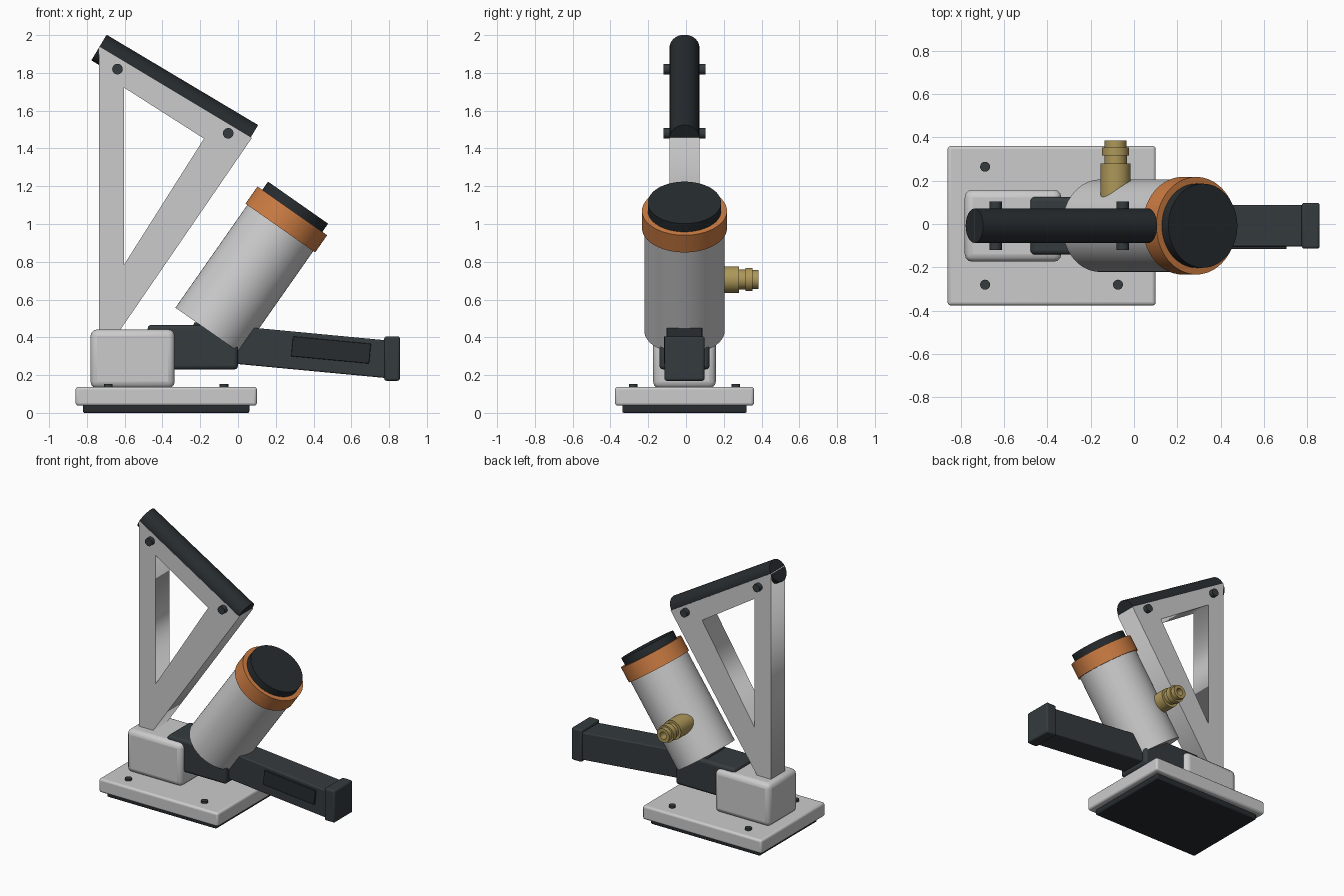
import bpy, math
from mathutils import Vector

if "Cube" in bpy.data.objects:
    bpy.data.objects.remove(bpy.data.objects["Cube"])

YC = -0.008  # mid-plane of the tool


def mat(name, rgb):
    m = bpy.data.materials.new(name)
    m.diffuse_color = (*rgb, 1)
    m.use_nodes = True
    m.node_tree.nodes["Principled BSDF"].inputs["Base Color"].default_value = m.diffuse_color
    return m


DARK = mat("dark_plastic", (0.035, 0.043, 0.048))
BLACK = mat("black_rubber", (0.02, 0.025, 0.028))
ORANGE = mat("orange", (0.60, 0.20, 0.055))
BRASS = mat("brass", (0.42, 0.31, 0.10))


def finish(o, name, m):
    o.name = name
    if m:
        o.data.materials.append(m)
    return o


def box(name, x, y, z, m=None, bevel=0.0, tilt=0.0):
    """Box from (min, max) ranges, tilted about y."""
    bpy.ops.mesh.primitive_cube_add(size=1, location=[(a + b) / 2 for a, b in (x, y, z)])
    o = bpy.context.object
    o.scale = [b - a for a, b in (x, y, z)]
    bpy.ops.object.transform_apply(location=False, rotation=False, scale=True)
    o.rotation_euler.y = tilt
    if bevel:
        b = o.modifiers.new("bevel", 'BEVEL')
        b.width, b.segments = bevel, 3
        bpy.ops.object.shade_smooth_by_angle(angle=math.radians(35))
    return finish(o, name, m)


def rod(name, a, b, r, m=None, bevel=0.0, n=64):
    """Cylinder between two points."""
    a, b = Vector(a), Vector(b)
    bpy.ops.mesh.primitive_cylinder_add(vertices=n, radius=r, depth=(b - a).length, location=(a + b) / 2)
    o = bpy.context.object
    o.rotation_euler = (b - a).to_track_quat('Z', 'Y').to_euler()
    if bevel:
        mod = o.modifiers.new("bevel", 'BEVEL')
        mod.width, mod.segments = bevel, 2
    bpy.ops.object.shade_smooth_by_angle(angle=math.radians(35))
    return finish(o, name, m)


# Base plate, rubber foot and its screws
box("base_plate", (-0.86, 0.10), (-0.376, 0.36), (0.038, 0.138), None, 0.015)
box("rubber_foot", (-0.82, 0.06), (-0.337, 0.321), (0, 0.045), BLACK, 0.008)
for i, x in enumerate((-0.687, -0.074)):
    for j, s in enumerate((-1, 1)):
        y = YC + s * 0.272
        rod(f"base_screw_{i}{j}", (x, y, 0.12), (x, y, 0.153), 0.023, DARK, n=24)

# Rear block and pivot block
box("rear_block", (-0.781, -0.335), (YC - 0.166, YC + 0.166), (0.13, 0.442), None, 0.035)
box("pivot_block", (-0.478, 0.0), (YC - 0.133, YC + 0.133), (0.23, 0.466), DARK, 0.02)

# Tilted arm with side panel and end cap
TILT = math.radians(5.4)
box("arm", (-0.245, 0.795), (YC - 0.096, YC + 0.096), (0.233, 0.432), DARK, 0.008, TILT)
box("arm_panel", (0.285, 0.70), (-0.116, -0.08), (0.28, 0.386), BLACK, 0.004, TILT)
box("arm_end_cap", (0.774, 0.857), (YC - 0.106, YC + 0.106), (0.17, 0.405), DARK, 0.012)

# Triangular handle frame: outline with a triangular window
cu = bpy.data.curves.new("handle_frame", 'CURVE')
cu.dimensions, cu.fill_mode, cu.extrude = '2D', 'BOTH', 0.08
for pts in ([(-0.735, 0.42), (-0.637, 0.42), (0.073, 1.455), (-0.735, 1.94)],
            [(-0.603, 1.722), (-0.18, 1.452), (-0.603, 0.785)]):
    s = cu.splines.new('POLY')
    s.points.add(len(pts) - 1)
    for p, (x, z) in zip(s.points, pts):
        p.co = (x, z, 0, 1)
    s.use_cyclic_u = True
frame = bpy.data.objects.new("handle_frame", cu)
frame.rotation_euler.x = math.pi / 2
frame.location.y = YC
bpy.context.collection.objects.link(frame)
bpy.ops.object.select_all(action='DESELECT')
frame.select_set(True)
bpy.context.view_layer.objects.active = frame
bpy.ops.object.convert(target='MESH')

# Round grip and through bolts
rod("grip", (-0.736, YC, 1.934), (0.066, YC, 1.456), 0.079, BLACK)
for i, (x, z) in enumerate(((-0.638, 1.82), (-0.052, 1.48))):
    rod(f"grip_bolt_{i}", (x, YC - 0.112, z), (x, YC + 0.112, z), 0.028, DARK, n=32)

# Tilted cylinder with collar and cap
top = Vector((0.318, YC, 1.113))
ang = math.radians(35)
axis = Vector((math.sin(ang), 0, math.cos(ang)))
at = lambda d: top - axis * d
rod("cylinder_body", at(0.828), at(0.10), 0.213)
rod("cylinder_collar", at(0.164), at(0.053), 0.225, ORANGE)
rod("cylinder_cap", at(0.10), at(0), 0.194, BLACK)

# Side fitting: stepped brass nipple with a bore, revolved about y
steps = [(0.0, 0.1), (0.07, 0.1), (0.07, 0.28), (0.052, 0.28), (0.052, 0.315), (0.062, 0.315),
         (0.062, 0.353), (0.05, 0.353), (0.05, 0.385), (0.026, 0.385), (0.026, 0.32), (0.0, 0.32)]
N = 40
verts = [(-0.085 + r * math.cos(2 * math.pi * k / N), y, 0.706 + r * math.sin(2 * math.pi * k / N))
         for r, y in steps for k in range(N)]
faces = [(i * N + k, (i + 1) * N + k, (i + 1) * N + (k + 1) % N, i * N + (k + 1) % N)
         for i in range(len(steps) - 1) for k in range(N)]
me = bpy.data.meshes.new("side_fitting")
me.from_pydata(verts, [], faces)
fit = finish(bpy.data.objects.new("side_fitting", me), "side_fitting", BRASS)
bpy.context.collection.objects.link(fit)
bpy.ops.object.select_all(action='DESELECT')
fit.select_set(True)
bpy.context.view_layer.objects.active = fit
bpy.ops.object.mode_set(mode='EDIT')
bpy.ops.mesh.select_all(action='SELECT')
bpy.ops.mesh.remove_doubles(threshold=0.0001)
bpy.ops.mesh.normals_make_consistent(inside=False)
bpy.ops.object.mode_set(mode='OBJECT')
bpy.ops.object.shade_smooth_by_angle(angle=math.radians(35))
